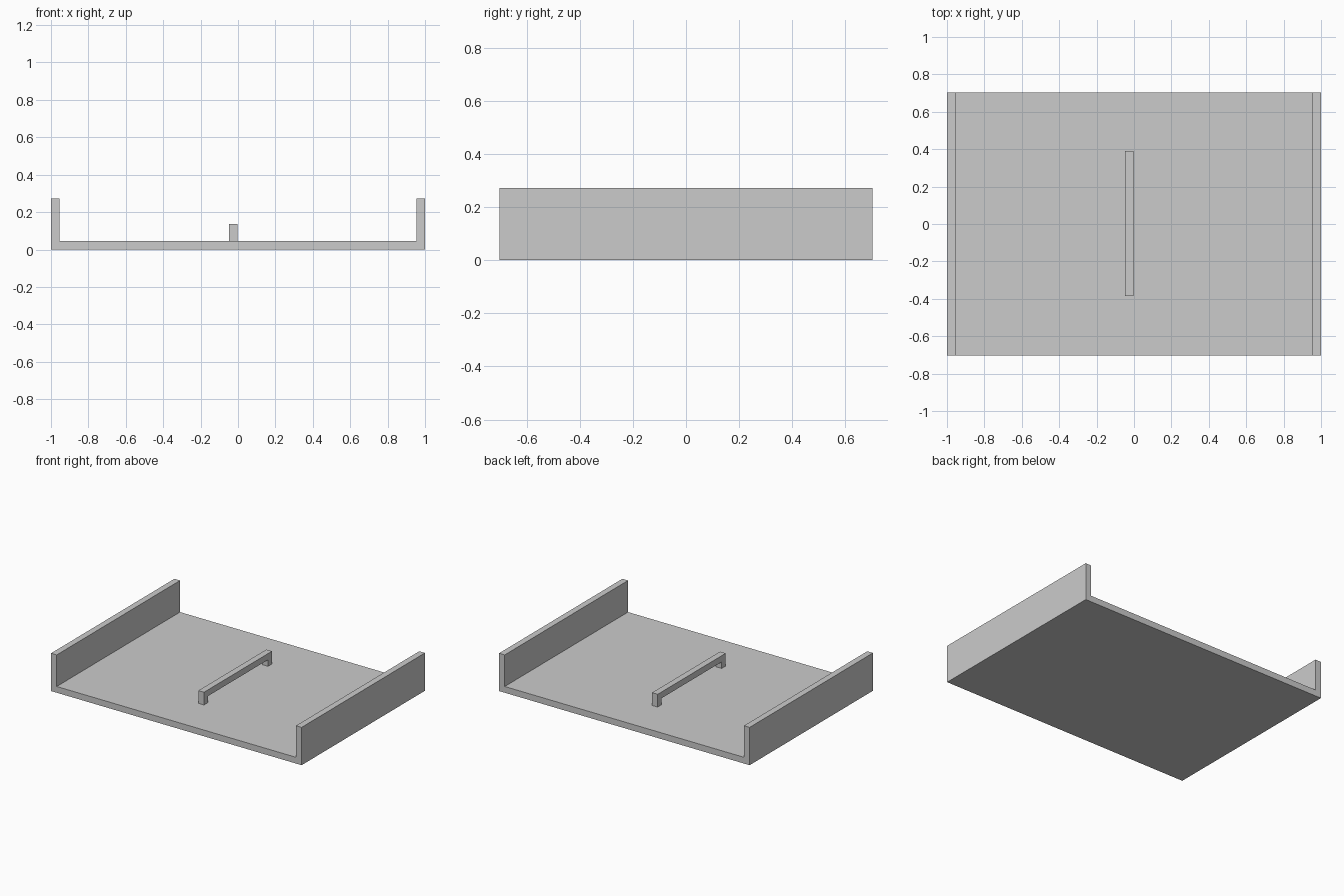
import bpy, bmesh
from mathutils import Vector

if "Cube" in bpy.data.objects:
    bpy.data.objects.remove(bpy.data.objects["Cube"])


def extrude_profile(name, points, direction):
    """Make a flat-faced solid by sweeping a closed profile along a vector."""
    bm = bmesh.new()
    face = bm.faces.new([bm.verts.new(p) for p in points])
    result = bmesh.ops.extrude_face_region(bm, geom=[face], use_keep_orig=True)
    moved = [g for g in result["geom"] if isinstance(g, bmesh.types.BMVert)]
    bmesh.ops.translate(bm, verts=moved, vec=Vector(direction))
    bmesh.ops.recalc_face_normals(bm, faces=bm.faces)
    mesh = bpy.data.meshes.new(name)
    bm.to_mesh(mesh)
    bm.free()
    obj = bpy.data.objects.new(name, mesh)
    bpy.context.collection.objects.link(obj)
    return obj


T = 0.045                 # board thickness
HALF_Y = 0.703
WALL_TOP = 0.273

# Tray: U-shaped section with a floor and two side walls
half = [(1, 0), (1, WALL_TOP), (1 - T, WALL_TOP), (1 - T, T)]
section = half + [(-x, z) for x, z in reversed(half)]
extrude_profile("tray", [(x, -HALF_Y, z) for x, z in section], (0, 2 * HALF_Y, 0))

# Handle: bar on two short legs, just left of the centre line
Y0, Y1, TOP = -0.385, 0.39, 0.137
bridge = [(Y0, T), (Y0, TOP), (Y1, TOP), (Y1, T),
          (Y1 - T, T), (Y1 - T, TOP - T), (Y0 + T, TOP - T), (Y0 + T, T)]
extrude_profile("handle", [(-0.047, y, z) for y, z in bridge], (T, 0, 0))
